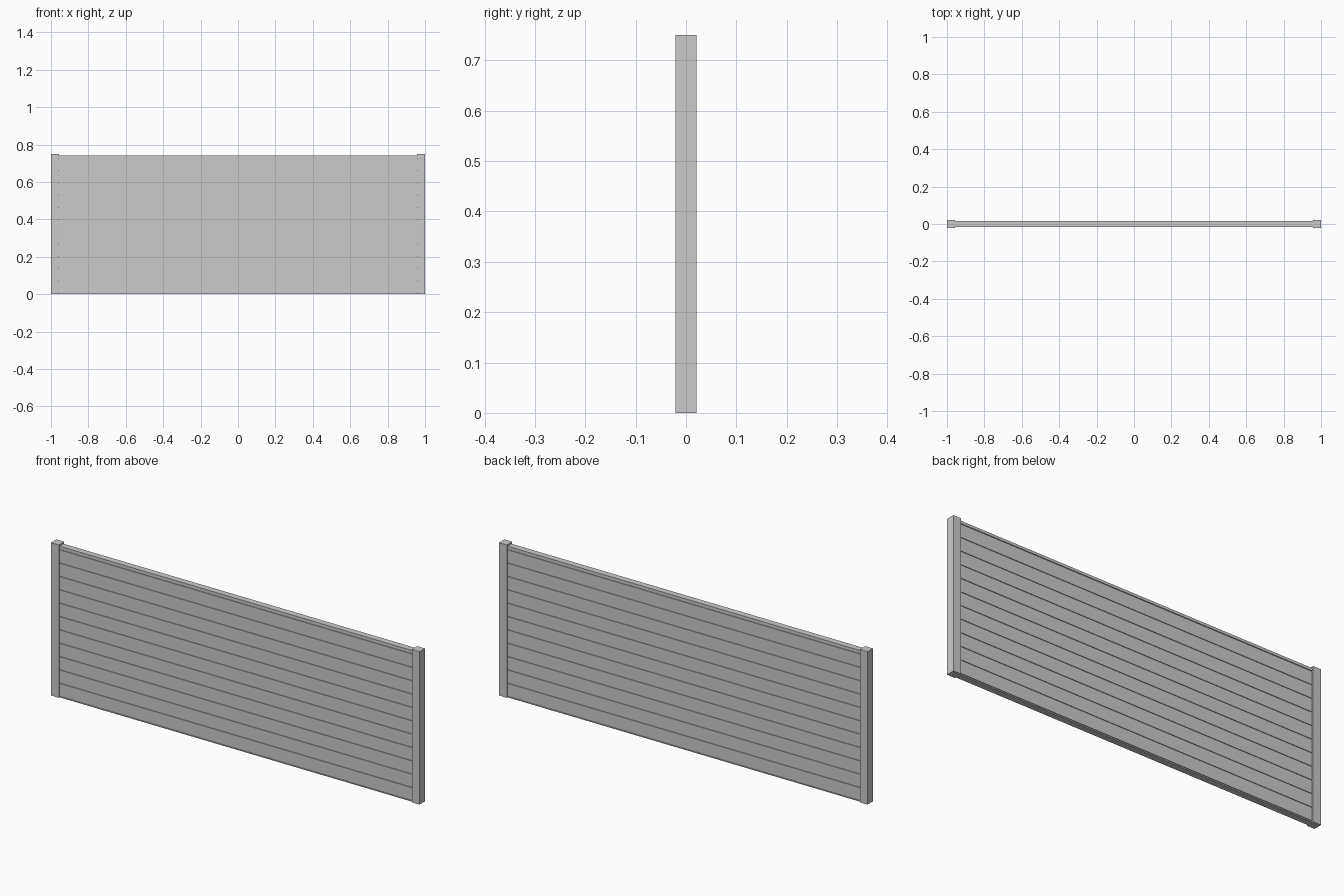
import bpy

if "Cube" in bpy.data.objects:
    bpy.data.objects.remove(bpy.data.objects["Cube"])

POST = 0.042      # square post width
HEIGHT = 0.75
INNER = 1 - POST  # clear half-width between posts
PITCH = 0.0655    # plank spacing
GAP = 0.005
BASE = 0.008
COUNT = 11


def box(name, x0, x1, y0, y1, z0, z1):
    bpy.ops.mesh.primitive_cube_add(size=1, location=((x0 + x1) / 2, (y0 + y1) / 2, (z0 + z1) / 2))
    ob = bpy.context.object
    ob.name = name
    ob.scale = (x1 - x0, y1 - y0, z1 - z0)
    bpy.ops.object.transform_apply(location=False, rotation=False, scale=True)
    return ob


# Square end posts
for side, name in ((-1, "left_post"), (1, "right_post")):
    xs = sorted((side * INNER, side))
    box(name, xs[0], xs[1], -POST / 2, POST / 2, 0, HEIGHT)

# Thin tongue core seen at the bottom of the grooves
box("tongue_core", -INNER, INNER, -0.011, 0.011, 0.003, 0.738)

# Horizontal planks
for i in range(COUNT):
    z = BASE + i * PITCH
    box(f"plank_{i + 1}", -INNER, INNER, -0.0145, 0.0145, z, z + PITCH - GAP)

# Edge rails closing the top and bottom
box("top_rail", -INNER, INNER, -0.0155, 0.0155, 0.729, 0.742)
box("bottom_rail", -INNER, INNER, -0.0145, 0.0145, 0.0, 0.004)
